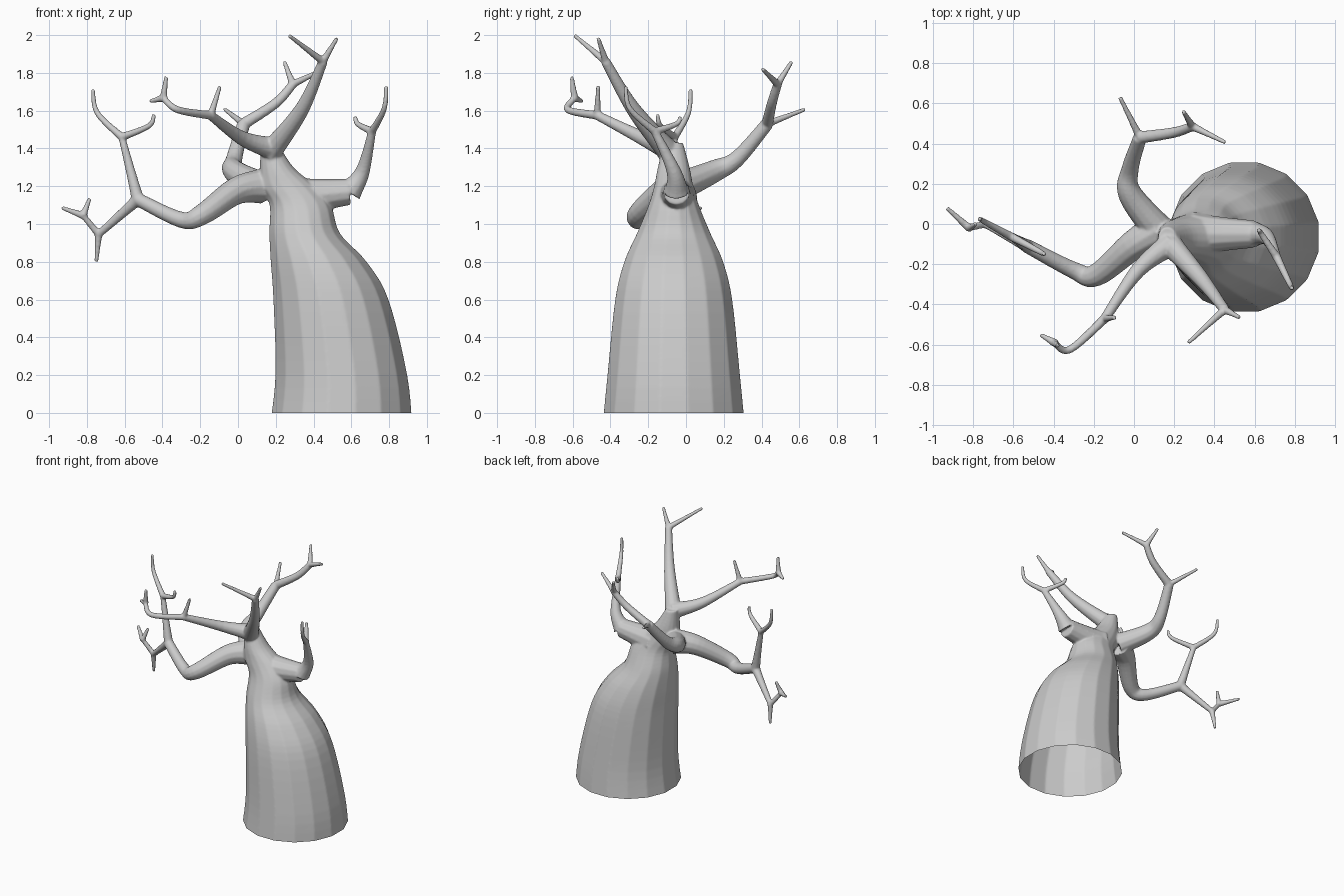
import bpy, bmesh, math
from mathutils import Vector

if "Cube" in bpy.data.objects:
    bpy.data.objects.remove(bpy.data.objects["Cube"])


def spline(pts, steps):
    """Catmull-Rom through points of any length."""
    P = [pts[0]] + list(pts) + [pts[-1]]
    out = []
    for i in range(1, len(P) - 2):
        for s in range(steps):
            t = s / steps
            out.append([0.5 * (2 * b + (c - a) * t + (2 * a - 5 * b + 4 * c - d) * t * t
                               + (3 * b - a - 3 * c + d) * t ** 3)
                        for a, b, c, d in zip(*P[i - 1:i + 3])])
    out.append(list(pts[-1]))
    return out


def loft(bm, rings):
    rows = [[bm.verts.new(p) for p in r] for r in rings]
    n = len(rows[0])
    for a, b in zip(rows, rows[1:]):
        for i in range(n):
            bm.faces.new((a[i], a[(i + 1) % n], b[(i + 1) % n], b[i]))
    bm.faces.new(rows[0][::-1])
    bm.faces.new(rows[-1])


def limb(r0, r1, *pts, sides=12):
    """Tapered tube, quickly thinning from r0 to r1; returns its end node."""
    P = [Vector(p) for p in spline(pts, 6)]
    rings, q, prev, last = [], None, None, len(P) - 1
    for i, p in enumerate(P):
        t = (P[min(i + 1, last)] - P[max(i - 1, 0)]).normalized()
        q = t.to_track_quat('Z', 'Y') if q is None else prev.rotation_difference(t) @ q
        prev = t
        r = r1 + (r0 - r1) * (1 - i / last) ** 1.5 + 0.002
        rings.append([p + q @ Vector((r * math.cos(a), r * math.sin(a), 0))
                      for a in (k * math.tau / sides for k in range(sides))])
    loft(bm, rings)
    return pts[-1]


def twigs(node, *tips, upturned=False):
    """Thin forks from a node; upturned ones spread first, then rise."""
    for tip in tips:
        a, b = Vector(node), Vector(tip)
        mid = a.lerp(b, 0.5)
        if upturned:
            mid.xy = a.xy.lerp(b.xy, 0.85)
        limb(.02, .0095, a, mid, b)


bm = bmesh.new()

# trunk: height, centre x, half width, half depth
trunk = [(-.08, .545, .385, .385), (.2, .547, .355, .357), (.6, .492, .31, .315),
         (.8, .427, .258, .266), (.95, .353, .19, .198), (1.1, .33, .165, .135),
         (1.2, .265, .15, .105), (1.3, .205, .09, .085), (1.43, .165, .045, .05)]
loft(bm, [[(x + w * math.cos(a), -.065 + d * math.sin(a), z)
           for a in ((k + .5) * math.tau / 16 for k in range(16))]
          for z, x, w, d in spline(trunk, 5)])

# left limb with a rising and a drooping fork
elbow = limb(.092, .034, (.12, -.03, 1.2), (-.01, -.11, 1.175), (-.19, -.255, 1.05),
             (-.3, -.23, 1.022), (-.53, -.11, 1.13))
rise = limb(.033, .017, elbow, (-.615, -.06, 1.46))
twigs(rise, (-.768, .025, 1.715), (-.445, -.15, 1.58), upturned=True)
droop = limb(.032, .018, elbow, (-.738, 0, .945))
twigs(droop, (-.75, .02, .8))
hook = limb(.018, .014, droop, (-.82, -.02, 1.045))
twigs(hook, (-.93, .08, 1.085), (-.785, 0, 1.135))

# back limb
fork = limb(.08, .033, (.12, -.03, 1.2), (-.02, .15, 1.28), (-.02, .27, 1.345), (.03, .43, 1.53))
twigs(fork, (-.07, .63, 1.607))
fork = limb(.03, .022, fork, (.2, .455, 1.64), (.29, .485, 1.74))
twigs(fork, (.245, .56, 1.86), (.455, .405, 1.82))

# front left limb
fork = limb(.062, .023, (.18, -.1, 1.4), (.02, -.23, 1.455), (-.145, -.47, 1.575))
twigs(fork, (-.095, -.465, 1.73))
fork = limb(.022, .015, fork, (-.32, -.625, 1.605), (-.395, -.59, 1.667))
twigs(fork, (-.38, -.605, 1.78), (-.465, -.55, 1.65))

# front right limb
fork = limb(.062, .024, (.17, -.09, 1.38), (.34, -.28, 1.61), (.45, -.425, 1.86))
twigs(fork, (.525, -.465, 1.985), (.27, -.59, 1.998))

# right limb: swollen stub with an upright shoot
stub = limb(.11, .068, (.3, -.05, 1.14), (.59, -.05, 1.17))
shoot = limb(.068, .02, stub, (.66, -.065, 1.28), (.71, -.165, 1.49))
twigs(shoot, (.785, -.32, 1.73), (.62, -.03, 1.57), upturned=True)

bmesh.ops.recalc_face_normals(bm, faces=bm.faces[:])
mesh = bpy.data.meshes.new("tree")
bm.to_mesh(mesh)
bm.free()
tree = bpy.data.objects.new("tree", mesh)
bpy.context.collection.objects.link(tree)
bpy.context.view_layer.objects.active = tree
tree.select_set(True)

# fuse trunk and limbs into one skin with softened forks
fuse = tree.modifiers.new("fuse", 'REMESH')
fuse.mode = 'VOXEL'
fuse.voxel_size = 0.0065
soft = tree.modifiers.new("soften", 'SMOOTH')
soft.factor = 0.5
soft.iterations = 8
for m in ("fuse", "soften"):
    bpy.ops.object.modifier_apply(modifier=m)

# open, hollow base
bm = bmesh.new()
bm.from_mesh(tree.data)
bmesh.ops.bisect_plane(bm, geom=bm.verts[:] + bm.edges[:] + bm.faces[:],
                       plane_co=(0, 0, 0), plane_no=(0, 0, 1), clear_inner=True)
bm.to_mesh(tree.data)
bm.free()
bpy.ops.object.shade_smooth()
